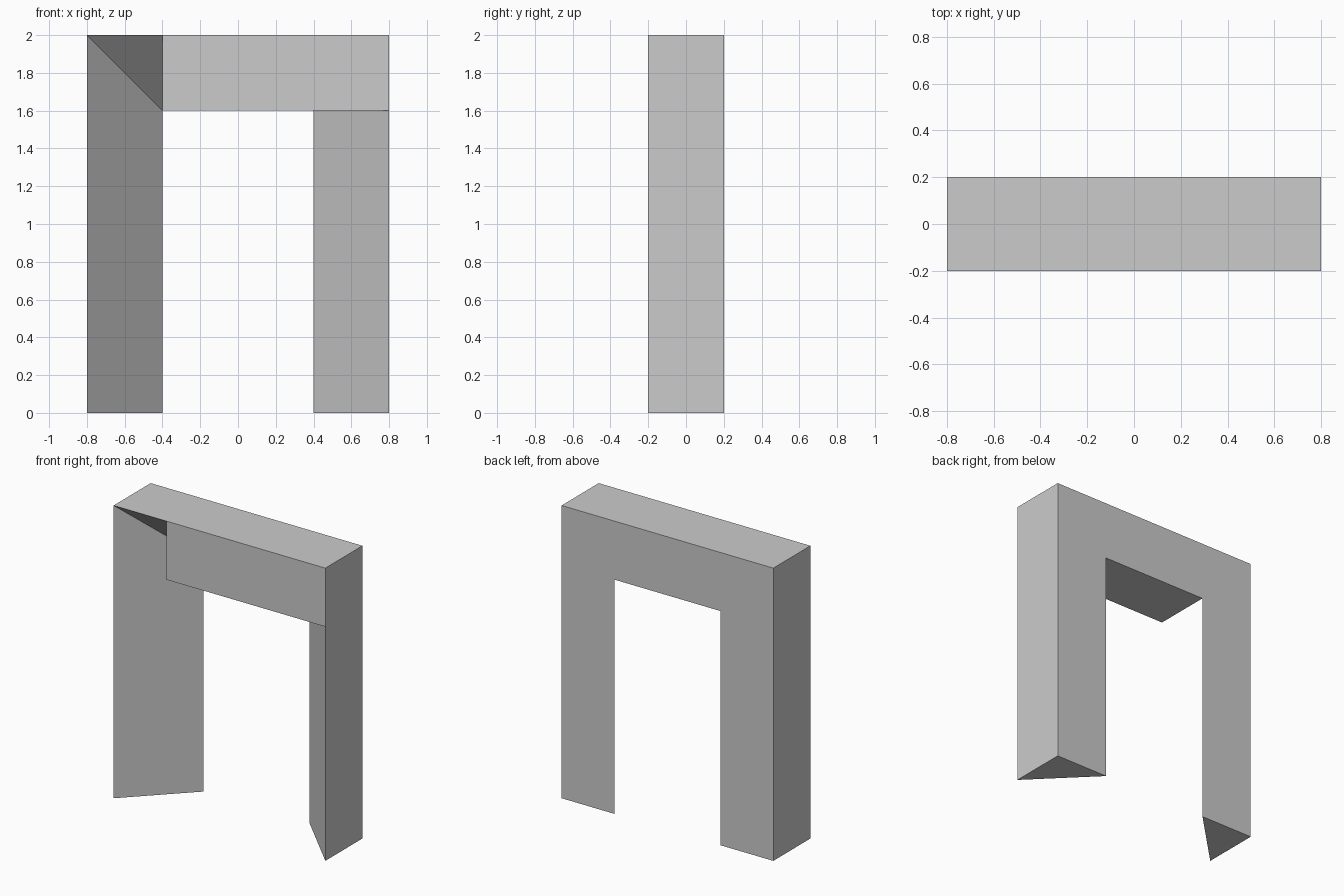
import bpy
import bmesh
from mathutils import Vector

cube = bpy.data.objects.get("Cube")
if cube:
    bpy.data.objects.remove(cube, do_unlink=True)

HALF_X, HALF_Y, TOP, BAR = 0.8, 0.2, 2.0, 0.4
INNER = HALF_X - BAR          # inner side of each leg
SOFFIT = TOP - BAR            # underside of the beam

grey = bpy.data.materials.new("light_grey")
grey.use_nodes = True
colour = (0.6, 0.6, 0.6, 1)
grey.diffuse_color = colour
grey.node_tree.nodes["Principled BSDF"].inputs["Base Color"].default_value = colour


def prism(name, profile, sweep, mitre=None, open_end=False):
    """Sweep a profile along a vector; optionally mitre it or leave its end open."""
    bm = bmesh.new()
    start = bm.faces.new([bm.verts.new(p) for p in profile])
    swept = bmesh.ops.extrude_face_region(bm, geom=[start], use_keep_orig=True)["geom"]
    end = [f for f in swept if isinstance(f, bmesh.types.BMFace)]
    bmesh.ops.translate(bm, vec=sweep,
                        verts=[v for v in swept if isinstance(v, bmesh.types.BMVert)])
    bmesh.ops.recalc_face_normals(bm, faces=bm.faces[:])
    if mitre:
        point, normal = mitre
        bmesh.ops.bisect_plane(bm, geom=bm.verts[:] + bm.edges[:] + bm.faces[:],
                               plane_co=point, plane_no=normal, clear_outer=True)
    elif open_end:
        bmesh.ops.delete(bm, geom=end, context="FACES_ONLY")
    mesh = bpy.data.meshes.new(name)
    bm.to_mesh(mesh)
    bm.free()
    mesh.materials.append(grey)
    obj = bpy.data.objects.new(name, mesh)
    bpy.context.collection.objects.link(obj)
    return obj


def leg_profile(side):
    """Right-angled triangle: flat outside and back, slanted inner front."""
    return [(side * HALF_X, -HALF_Y, 0), (side * HALF_X, HALF_Y, 0),
            (side * INNER, HALF_Y, 0)]


# Mitre plane where the right leg meets the tapered beam end
corner = Vector((-HALF_X, 0, TOP))
slope = Vector((1, 0, 1))

# Legs
prism("left_leg", leg_profile(1), (0, 0, SOFFIT), open_end=True)
prism("right_leg", leg_profile(-1), (0, 0, TOP), mitre=(corner, slope))

# Beam with a full square section
prism("beam", [(-INNER, -HALF_Y, SOFFIT), (-INNER, HALF_Y, SOFFIT),
               (-INNER, HALF_Y, TOP), (-INNER, -HALF_Y, TOP)],
      (HALF_X + INNER, 0, 0))

# Beam end with a triangular section, undercut at the front
prism("beam_end", [(-HALF_X, -HALF_Y, TOP), (-HALF_X, HALF_Y, TOP),
                   (-HALF_X, HALF_Y, SOFFIT)],
      (BAR, 0, 0), mitre=(corner, -slope))
